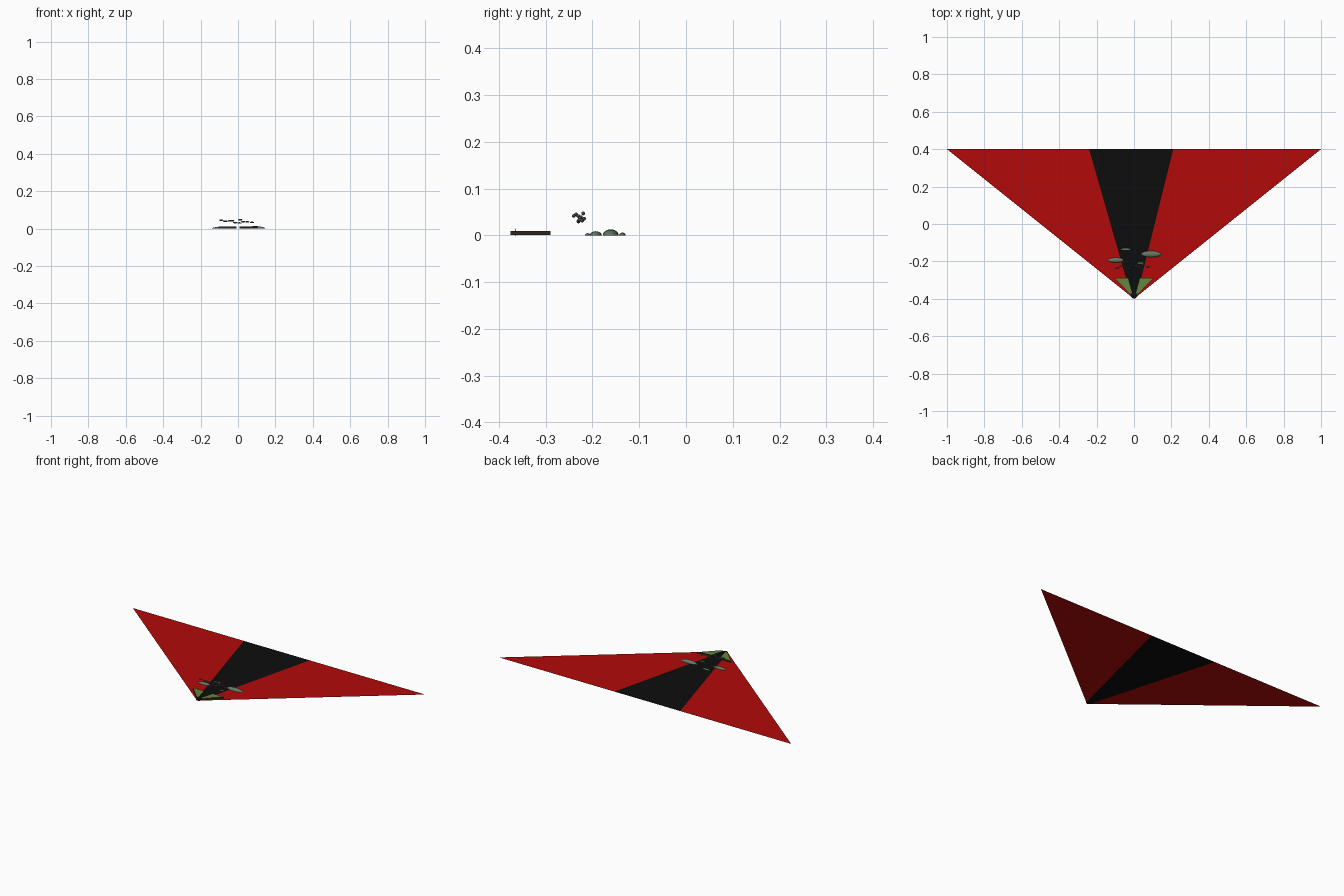
import bpy, bmesh, math

if "Cube" in bpy.data.objects:
    bpy.data.objects.remove(bpy.data.objects["Cube"])


def material(name, color):
    m = bpy.data.materials.new(name)
    m.diffuse_color = (*color, 1)
    m.use_nodes = True
    m.node_tree.nodes["Principled BSDF"].inputs["Base Color"].default_value = m.diffuse_color
    return m


red = material("red", (0.45, 0.003, 0.003))
black = material("black", (0.004, 0.004, 0.004))
green = material("green", (0.13, 0.24, 0.05))
stone = material("stone", (0.13, 0.19, 0.13))
grey = material("grey", (0.1, 0.1, 0.1))
brown = material("brown", (0.03, 0.025, 0.018))


def finish(bm, name, mats):
    me = bpy.data.meshes.new(name)
    bm.to_mesh(me)
    bm.free()
    ob = bpy.data.objects.new(name, me)
    bpy.context.collection.objects.link(ob)
    for m in mats:
        me.materials.append(m)
    return ob


def sheet(name, outline, mat, z=0.0):
    bm = bmesh.new()
    bm.faces.new([bm.verts.new((x, y, z)) for x, y in outline])
    return finish(bm, name, [mat])


def slab(name, outline, height):
    # extruded outline: coloured top, dark sides
    bm = bmesh.new()
    f = bm.faces.new([bm.verts.new((x, y, 0.001)) for x, y in outline])
    r = bmesh.ops.extrude_face_region(bm, geom=[f])
    for v in r["geom"]:
        if isinstance(v, bmesh.types.BMVert):
            v.co.z = height
    bmesh.ops.recalc_face_normals(bm, faces=bm.faces)
    for f in bm.faces:
        f.material_index = 0 if f.normal.z > 0.5 else 1
    return finish(bm, name, [green, brown])


def blob(name, center, radii, mat, dome=False):
    bm = bmesh.new()
    bmesh.ops.create_uvsphere(bm, u_segments=20, v_segments=12, radius=1)
    if dome:
        bmesh.ops.bisect_plane(bm, geom=bm.verts[:] + bm.edges[:] + bm.faces[:],
                               plane_co=(0, 0, 0), plane_no=(0, 0, -1), clear_outer=True)
    bmesh.ops.scale(bm, vec=radii, verts=bm.verts)
    bmesh.ops.translate(bm, vec=center, verts=bm.verts)
    for f in bm.faces:
        f.smooth = True
    return finish(bm, name, [mat])


# Flat fan-shaped field with a dark central stripe and rounded tip
sheet("field_left", [(-1, 0.4), (-0.02, -0.384), (-0.013, -0.393), (-0.24, 0.4)][::1], red)
sheet("field_right", [(0.21, 0.4), (0.013, -0.393), (0.02, -0.384), (1, 0.4)], red)
sheet("centre_stripe", [(-0.24, 0.4), (-0.013, -0.393), (-0.006, -0.398), (0, -0.4),
                        (0.006, -0.398), (0.013, -0.393), (0.21, 0.4)], black)

# Raised green banks either side of the stripe
for side, s in (("left", -1), ("right", 1)):
    slab("bank_" + side, [(s * 0.007, -0.375), (s * 0.021, -0.375), (s * 0.105, -0.29),
                          (s * 0.03, -0.29)], 0.010)

# Small post near the tip
blob("post", (0, -0.365, 0.007), (0.001, 0.001, 0.008), brown)

# Low domes
domes = [(-0.097, -0.193, 0.042, 0.013, 0.009), (-0.044, -0.136, 0.028, 0.007, 0.006),
         (0.092, -0.161, 0.053, 0.017, 0.013), (0.035, -0.21, 0.018, 0.006, 0.005)]
for i, (x, y, rx, ry, rz) in enumerate(domes):
    blob(f"dome_{i}", (x, y, 0), (rx, ry, rz), stone, True)

# Floating pebbles
pebbles = [(-0.09, -0.235, 0.045), (-0.068, -0.225, 0.039), (-0.03, -0.24, 0.042),
           (-0.015, -0.222, 0.032), (0.012, -0.22, 0.047), (0.008, -0.23, 0.030),
           (0.028, -0.227, 0.037), (0.05, -0.218, 0.036), (0.075, -0.228, 0.033),
           (-0.045, -0.23, 0.041)]
for i, p in enumerate(pebbles):
    blob(f"pebble_{i}", p, (0.012, 0.004, 0.004), grey)
